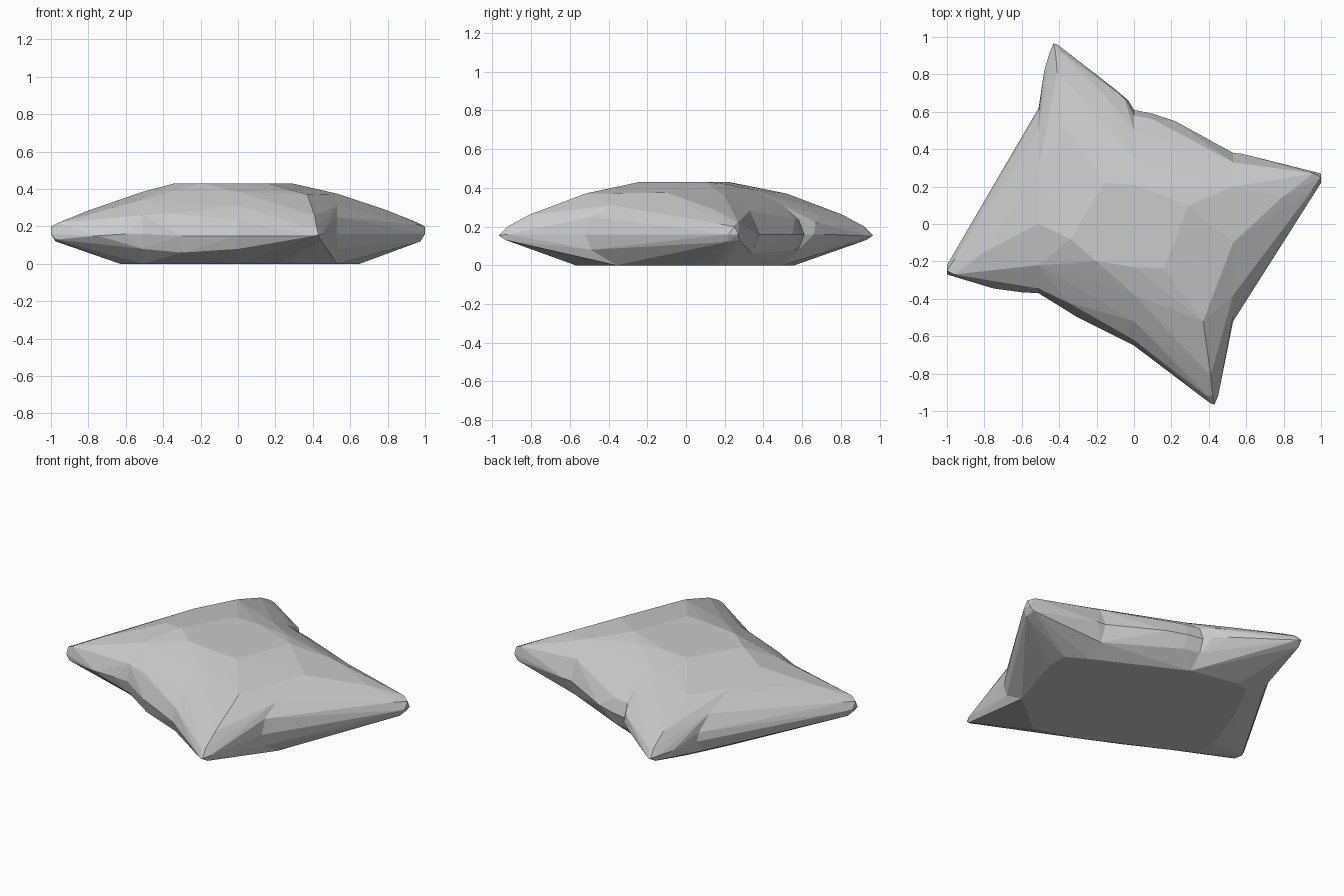
import bpy, bmesh

if "Cube" in bpy.data.objects:
    bpy.data.objects.remove(bpy.data.objects["Cube"])


def section(x, loop):
    """Cross-section of the cushion in the plane x."""
    return [(x, y, z) for y, z in loop]


def hull_piece(name, points):
    """Convex faceted panel wrapped round a set of guide points."""
    bm = bmesh.new()
    for p in points:
        bm.verts.new(p)
    res = bmesh.ops.convex_hull(bm, input=bm.verts)
    loose = [v for v in bm.verts if not v.link_faces]
    bmesh.ops.delete(bm, geom=loose, context='VERTS')
    bmesh.ops.dissolve_limit(bm, angle_limit=0.01, verts=bm.verts, edges=bm.edges)
    bmesh.ops.recalc_face_normals(bm, faces=bm.faces)
    me = bpy.data.meshes.new(name)
    bm.to_mesh(me)
    bm.free()
    ob = bpy.data.objects.new(name, me)
    bpy.context.collection.objects.link(ob)


def turned(points):
    """Half turn about z."""
    return [(-x, -y, z) for x, y, z in points]


# Shared cross-sections where the panels meet
left_cut = section(-0.51, [
    (-.37, .16), (-.345, .26), (-.22, .345), (0, .385), (.3, .36), (.5, .28),
    (.6, .2), (.62, .15), (.56, .07), (.28, 0), (-.25, 0), (-.35, .08)])
middle_cut = section(0, [
    (-.65, .15), (-.62, .23), (-.52, .31), (-.38, .385), (-.23, .43),
    (.21, .43), (.35, .39), (.5, .31), (.58, .24), (.61, .16), (.58, .08),
    (.5, 0), (-.5, 0), (-.62, .08)])
right_cut = section(0.53, [
    (-.52, .16), (-.49, .25), (-.38, .31), (-.1, .375), (.2, .355),
    (.33, .28), (.38, .16), (.34, .06), (.23, 0), (-.36, 0), (-.49, .08)])

# Corner tips: small rounded ends with the ridge behind them
side_tip = [
    (1, .27, .16), (1, .22, .16), (1, .25, .2), (.975, .275, .13),
    (.975, .21, .12), (.96, .27, .22), (.96, .19, .21), (.8, .15, .285)]
back_tip = [
    (-.43, .965, .155), (-.41, .96, .15), (-.45, .92, .16), (-.44, .93, .13),
    (-.42, .92, .2), (-.39, .92, .19), (-.41, .81, .26), (-.37, .52, .37),
    (-.48, .82, .16)]

# Left panel
hull_piece("cushion_left", left_cut + turned(side_tip) + [
    (-.9, -.3, .15), (-.75, -.345, .15), (-.6, -.365, .16),
    (-.63, -.19, 0), (-.63, -.05, 0)])

# Centre left panel, with the back corner
hull_piece("cushion_centre_left", left_cut + middle_cut + back_tip + [
    (-.1, .72, .16), (-.03, .66, .16), (-.05, .67, .22), (-.15, .68, .26),
    (-.37, -.45, .15), (-.3, -.5, .15), (-.35, -.42, .27), (-.3, -.47, .06),
    (-.34, -.08, .43), (-.16, .22, .43), (-.38, .54, 0), (-.3, .56, 0),
    (-.2, -.2, .43)])

# Centre right panel, with the front corner
hull_piece("cushion_centre_right", middle_cut + right_cut
           + turned([p for p in back_tip if p[0] > -.47]) + [
    (.1, .59, .16), (.22, .55, .16), (.1, .56, .24), (.1, .56, .08),
    (.29, .1, .43), (.16, -.24, .43), (.2, .2, .42), (.27, -.57, 0),
    (.21, -.57, 0)])

# Right panel
hull_piece("cushion_right", right_cut + side_tip + [
    (.58, .375, .16), (.65, .16, 0), (.65, .03, 0)])
